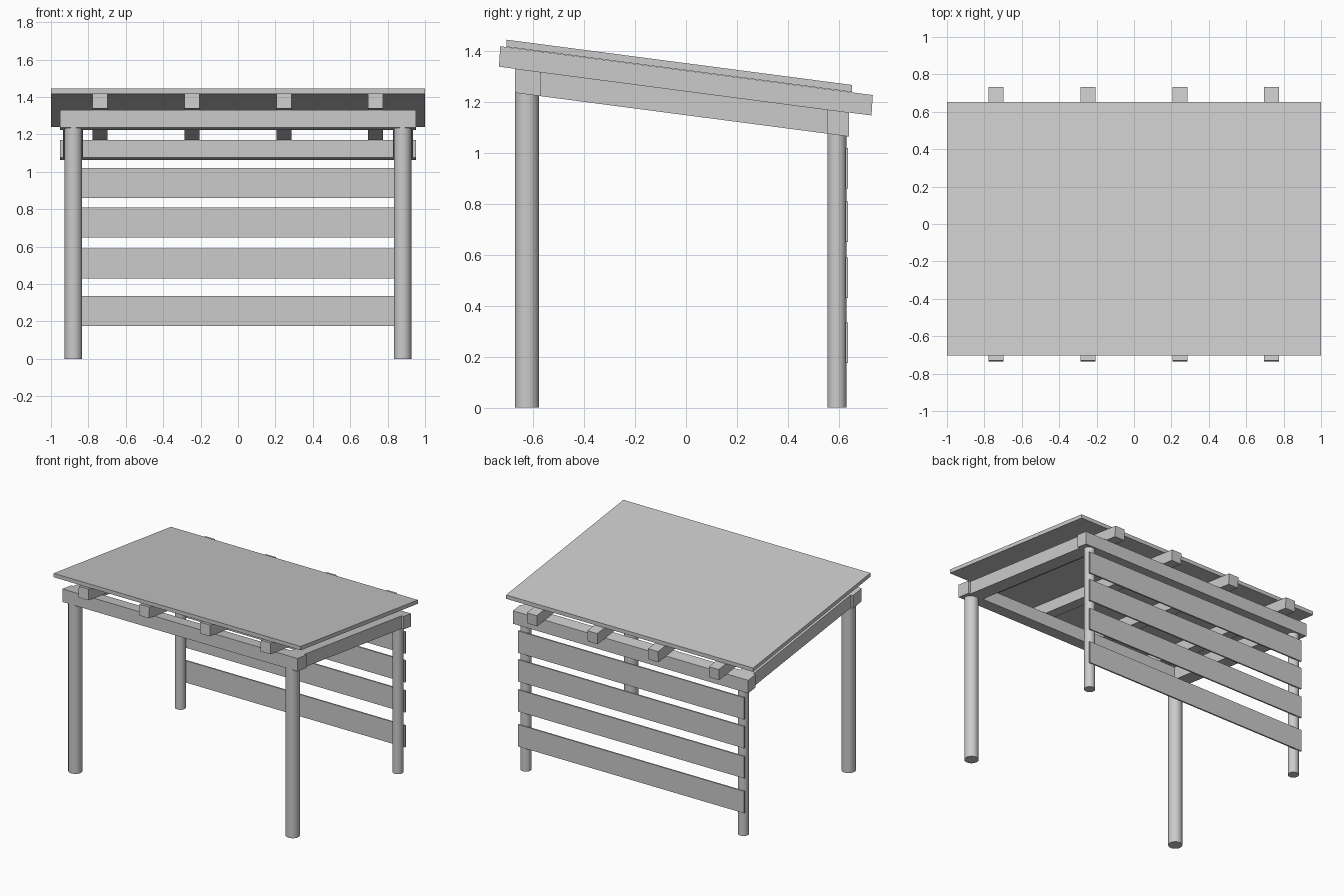
import bpy

if "Cube" in bpy.data.objects:
    bpy.data.objects.remove(bpy.data.objects["Cube"])

SLOPE = -0.131  # roof pitch, falling towards the back


def make_mesh(name, verts, faces):
    me = bpy.data.meshes.new(name)
    me.from_pydata(verts, [], faces)
    me.update()
    ob = bpy.data.objects.new(name, me)
    bpy.context.collection.objects.link(ob)
    return ob


def bar(name, x0, x1, y0, y1, low, high, slope=SLOPE, tilt=0.0):
    """Box whose top and bottom follow the pitch; low/high are heights at y = 0."""
    profile = [(y0 - tilt, low + slope * y0), (y1 - tilt, low + slope * y1),
               (y1, high + slope * y1), (y0, high + slope * y0)]
    verts = [(x, y, z) for x in (x0, x1) for y, z in profile]
    faces = [(3, 2, 1, 0), (4, 5, 6, 7)]
    faces += [(i, (i + 1) % 4, (i + 1) % 4 + 4, i + 4) for i in range(4)]
    return make_mesh(name, verts, faces)


def post(name, x, y, radius, height):
    bpy.ops.mesh.primitive_cylinder_add(vertices=32, radius=radius, depth=height,
                                        location=(x, y, height / 2))
    bpy.context.object.name = name
    bpy.ops.object.shade_smooth_by_angle()


# Round posts and sloping side beams, left and right
for side, s in (("left", -1), ("right", 1)):
    post(f"front_post_{side}", s * 0.88, -0.624, 0.047, 1.24)
    post(f"back_post_{side}", s * 0.88, 0.592, 0.037, 1.08)
    xa, xb = sorted((s * 0.828, s * 0.935))
    bar(f"side_beam_{side}", xa, xb, -0.57, 0.555, 1.148, 1.243)

# Cross beams on top of the posts
bar("front_beam", -0.952, 0.952, -0.672, -0.57, 1.148, 1.243)
bar("back_beam", -0.952, 0.952, 0.555, 0.64, 1.148, 1.243)

# Rafters
for i, x in enumerate((-0.738, -0.247, 0.245, 0.735)):
    bar(f"rafter_{i + 1}", x - 0.04, x + 0.04, -0.729, 0.733, 1.243, 1.323, tilt=0.005)

# Roof sheet
bar("roof_panel", -1.0, 1.0, -0.704, 0.652, 1.324, 1.352)

# Back wall slats
for i, z in enumerate((0.255, 0.51, 0.73, 0.94)):
    bar(f"back_slat_{i + 1}", -0.915, 0.915, 0.625, 0.636, z - 0.08, z + 0.08, slope=0)
